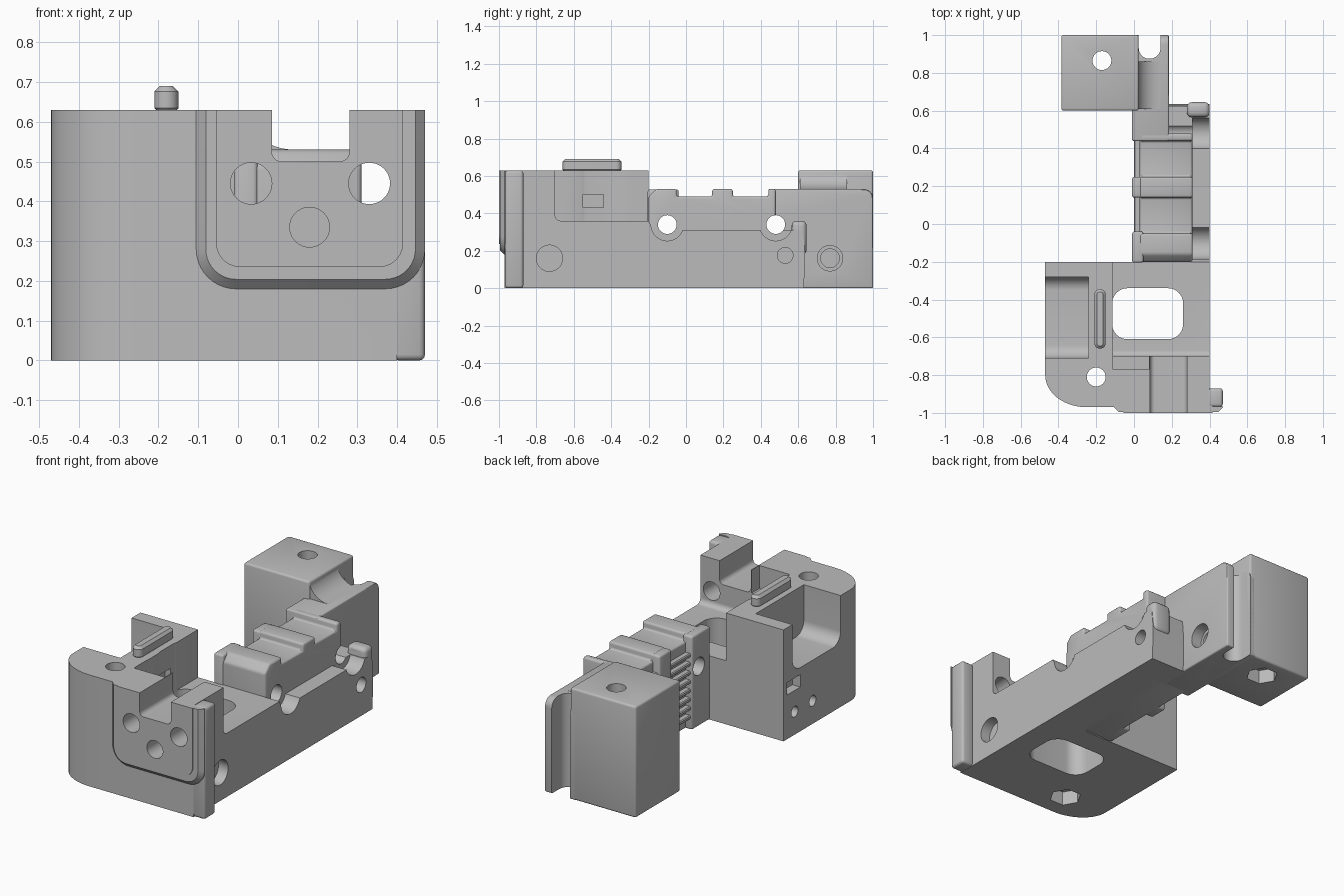
import bpy, bmesh
from math import cos, sin, pi, radians
from mathutils import Vector

cube = bpy.data.objects.get("Cube")
if cube:
    bpy.data.objects.remove(cube, do_unlink=True)

grey = bpy.data.materials.new("plain grey")
grey.use_nodes = True
grey.diffuse_color = (0.5, 0.5, 0.5, 1)
grey.node_tree.nodes["Principled BSDF"].inputs["Base Color"].default_value = (0.5, 0.5, 0.5, 1)

AXES = {"x": lambda a, b, h: (h, a, b),
        "y": lambda a, b, h: (a, h, b),
        "z": lambda a, b, h: (a, b, h)}


def apply_mod(ob, kind, **settings):
    mod = ob.modifiers.new(kind.title(), kind)
    for key, value in settings.items():
        setattr(mod, key, value)
    with bpy.context.temp_override(object=ob, active_object=ob, selected_objects=[ob]):
        bpy.ops.object.modifier_apply(modifier=mod.name)


def prism(name, pts, axis, lo, hi, bevel=0, segments=3):
    """Extrude a closed outline along one axis."""
    bm = bmesh.new()
    place = AXES[axis]
    face = bm.faces.new([bm.verts.new(place(a, b, lo)) for a, b in pts])
    new = bmesh.ops.extrude_face_region(bm, geom=[face])["geom"]
    shift = Vector(place(0, 0, hi - lo))
    bmesh.ops.translate(bm, vec=shift, verts=[g for g in new if isinstance(g, bmesh.types.BMVert)])
    bmesh.ops.recalc_face_normals(bm, faces=bm.faces)
    mesh = bpy.data.meshes.new(name)
    bm.to_mesh(mesh)
    bm.free()
    mesh.materials.append(grey)
    ob = bpy.data.objects.new(name, mesh)
    bpy.context.collection.objects.link(ob)
    if bevel:
        apply_mod(ob, "BEVEL", width=bevel, segments=segments,
                  limit_method="ANGLE", angle_limit=radians(40))
    return ob


def box(name, x, y, z, bevel=0, segments=3):
    return prism(name, [(x[0], y[0]), (x[1], y[0]), (x[1], y[1]), (x[0], y[1])],
                 "z", z[0], z[1], bevel, segments)


def circle(a, b, r, n=40):
    return [(a + r * cos(2 * pi * i / n), b + r * sin(2 * pi * i / n)) for i in range(n)]


def arc(a, b, ra, rb, start, end, n=10):
    return [(a + ra * cos(radians(start + (end - start) * i / n)),
             b + rb * sin(radians(start + (end - start) * i / n))) for i in range(n + 1)]


def rounded(a0, a1, b0, b1, r, top=True):
    """Rounded rectangle; the top corners may stay square."""
    pts = arc(a0 + r, b0 + r, r, r, 180, 270) + arc(a1 - r, b0 + r, r, r, 270, 360)
    if top:
        return pts + arc(a1 - r, b1 - r, r, r, 0, 90) + arc(a0 + r, b1 - r, r, r, 90, 180)
    return pts + [(a1, b1), (a0, b1)]


def cut(cutter, *targets):
    for ob in targets:
        apply_mod(ob, "BOOLEAN", operation="DIFFERENCE", object=cutter, solver="EXACT")
    bpy.data.objects.remove(cutter, do_unlink=True)


def drill(axis, a, b, r, lo, hi, *targets, sides=40):
    cut(prism("drill", circle(a, b, r, sides), axis, lo, hi), *targets)


TOP = 0.63

# Front housing with its rounded left corner
outline = arc(-0.25, -0.80, 0.22, 0.17, 180, 270, 14) + [
    (0.40, -0.97), (0.40, -0.20), (-0.47, -0.20)]
housing = prism("front_housing", outline, "z", 0, TOP)
cut(prism("well", rounded(-0.70, -0.204, 0.36, 0.8, 0.03, False), "x", -0.11, 0.6), housing)
cut(box("well_end", (-0.11, 0.6), (-0.3, -0.1), (0.36, 0.8)), housing)
cut(prism("pocket", rounded(-0.71, -0.28, 0.36, 0.8, 0.07, False), "x", -0.6, -0.24), housing)
cut(prism("window", rounded(-0.115, 0.26, -0.61, -0.34, 0.08), "z", -0.1, 0.8), housing)
cut(box("inner_step", (-0.112, 0.08), (-0.77, -0.65), (0.50, 0.8)), housing)
cut(box("side_notch", (-0.6, -0.42), (-0.35, -0.23), (0.25, 0.32)), housing)
cut(box("wall_slot", (-0.15, 0), (-0.55, -0.44), (0.43, 0.50)), housing)
drill("z", -0.20, -0.81, 0.05, -0.1, 0.8, housing)
drill("z", -0.20, -0.81, 0.085, -0.1, 0.08, housing, sides=6)
drill("x", -0.73, 0.16, 0.07, 0.34, 0.6, housing)
for y in (-0.30, -0.46):
    drill("x", y, 0.13, 0.03, -0.6, -0.38, housing)

# Raised front panel, side flange and inner panel
panel = prism("front_panel", rounded(-0.105, 0.47, 0.18, 0.7, 0.1, False),
              "y", -0.995, -0.90, 0.024, 1)
cut(box("trim", (-1, 1), (-2, 0), (TOP, 1)), panel)
cut(box("trim", (-1, 1), (-0.965, 0), (-1, 1)), panel)
inner = prism("inner_panel", rounded(-0.055, 0.415, 0.235, TOP, 0.06, False), "y", -1.0, -0.96)
flange = box("side_flange", (0.39, 0.47), (-0.968, -0.87), (0, TOP - 0.001), 0.015)

# Front openings: top slot and three bores
cut(prism("slot", rounded(0.085, 0.28, 0.50, 0.8, 0.025, False), "y", -1.2, -0.6),
    housing, panel, inner)
for x in (0.033, 0.33):
    drill("y", x, 0.445, 0.052, -1.2, -0.65, housing, panel, inner)
drill("y", 0.18, 0.335, 0.05, -1.2, -0.82, housing, panel, inner)

# Long key on top of the housing
prism("top_key", rounded(-0.21, -0.15, -0.66, -0.345, 0.029), "z", TOP - 0.01, 0.69, 0.014, 1)

# Stepped centre rail
low, high = 0.49, 0.53
steps = [(-0.20, 0.0), (-0.20, high - 0.04), (-0.16, high), (-0.05, high), (-0.05, low),
         (0.14, low), (0.14, high), (0.25, high), (0.25, low), (0.44, low),
         (0.44, high), (0.48, high), (0.48, 0.0)]
rail = prism("centre_rail", steps, "x", 0.03, 0.31, 0.012)
ribs = [box("rail_left_pad", (-0.01, 0.05), y, (0, z), 0.012)
        for y, z in (((-0.205, -0.04), high - 0.002), ((0.14, 0.25), high - 0.002))]
for i in range(8):
    z = 0.06 + i * 0.05
    ribs.append(box("side_rib", (0.0, 0.05), (-0.05, 0.46), (z, z + 0.022), 0.005, 1))

# Lower right ledge with a bowed rear end
end = [(0.625, 0.31), (0.635, 0.2), (0.635, 0.12), (0.63, 0.0)]
ledge = prism("right_ledge", [(-0.20, 0.0), (-0.20, 0.355), (-0.17, 0.31)] + end, "x", 0.17, 0.40)
tip = box("ledge_end_block", (0.28, 0.40), (0.565, 0.645), (0.18, 0.36), 0.025)

# Rear arm and its upright fin
arm_side = [(0.44, 0.0), (0.44, high)] + arc(0.95, high - 0.05, 0.05, 0.05, 90, 0) + [(1.0, 0.0)]
arm = prism("rear_arm", arm_side, "x", -0.01, 0.185, 0.008)
fillet = [(0.0, TOP - 0.03), (0.0, 0.5), (0.14, 0.5)] + arc(0.14, TOP, 0.12, 0.1, 270, 190)
prism("arm_fillet", fillet, "y", 0.61, 0.86)
cut(prism("rear_groove", rounded(0.025, 0.14, 0.875, 1.2, 0.056, False), "z", -0.1, 0.8), arm)

# Rear mounting block with bolt hole and hex recess
block = box("rear_block", (-0.385, 0.025), (0.6, 1.0), (0, TOP), 0.012)
drill("z", -0.17, 0.865, 0.05, -0.1, 0.8, block)
drill("z", -0.17, 0.865, 0.085, -0.1, 0.08, block, sides=6)

# Cross bores with wide seats on the right side
for y in (-0.10, 0.48):
    drill("x", y, 0.34, 0.087, 0.31, 0.6, ledge, housing, tip)
    drill("x", y, 0.34, 0.05, -0.6, 0.6, rail, ledge, arm, *ribs)
drill("x", 0.53, 0.175, 0.042, 0.25, 0.6, ledge)
drill("x", 0.77, 0.16, 0.068, 0.12, 0.6, arm)
drill("x", 0.77, 0.16, 0.05, 0.06, 0.6, arm)

# Smooth curved faces, keep the edges sharp
bpy.ops.object.select_all(action="DESELECT")
for ob in bpy.context.scene.objects:
    if ob.type == "MESH" and ob.data.materials and ob.data.materials[0] == grey:
        ob.select_set(True)
        bpy.context.view_layer.objects.active = ob
bpy.ops.object.shade_smooth_by_angle(angle=radians(30))
